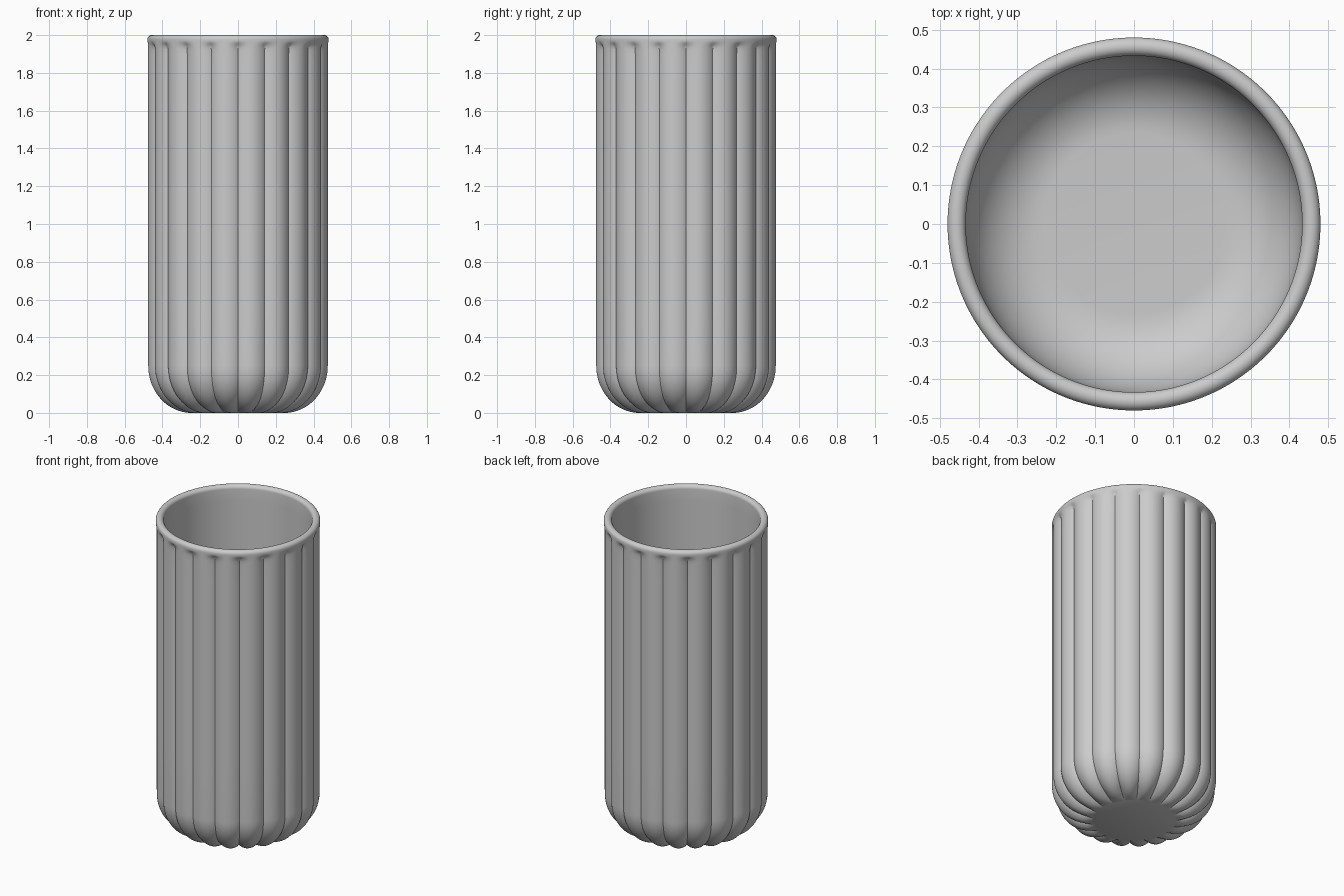
import bpy, bmesh
from math import sin, cos, pi, radians

if "Cube" in bpy.data.objects:
    bpy.data.objects.remove(bpy.data.objects["Cube"])

FLUTES, STEPS = 20, 14
N = FLUTES * STEPS
DEPTH = 0.023


def arc(cx, cz, rx, rz, a0, a1, n):
    """Elliptical arc points with the outward normal at each point."""
    out = []
    for i in range(n + 1):
        a = radians(a0 + (a1 - a0) * i / n)
        out.append((cx + rx * cos(a), cz + rz * sin(a), cos(a), sin(a)))
    return out


# Profile rows: radius, height, groove direction (r, z), groove strength
rows = []
# Rounded outer foot, grooves running down to the flat base
foot = arc(0.25, 0.25, 0.23, 0.25, -90, 0, 20)
for i, (r, z, nr, nz) in enumerate(foot):
    rows.append((r, z, nr, nz, min(1, 0.45 + i * 0.14)))
# Fluted wall
for z in (0.6, 1.0, 1.4, 1.8, 1.9):
    rows.append((0.48, z, 1, 0, 1))
# Grooves fade out under the rim
for z, w in ((1.925, 0.95), (1.94, 0.8), (1.95, 0.5), (1.96, 0.15), (1.967, 0)):
    rows.append((0.48, z, 1, 0, w))
# Rounded lip
rows += [(r, z, 0, 0, 0) for r, z, _, _ in arc(0.4565, 1.977, 0.0235, 0.023, 0, 180, 14)]
# Smooth interior
rows += [(0.433, z, 0, 0, 0) for z in (1.9, 1.2, 0.6)]
rows += [(r, z, 0, 0, 0) for r, z, _, _ in arc(0.233, 0.27, 0.20, 0.22, 0, -90, 14)]

bm = bmesh.new()
rings = []
for r, z, nr, nz, w in rows:
    ring = []
    for k in range(N):
        t = 2 * pi * k / N
        d = DEPTH * w * (1 - abs(sin(t * FLUTES / 2)) ** 0.8)
        rad = r - d * nr
        ring.append(bm.verts.new((rad * cos(t), rad * sin(t), z - d * nz)))
    rings.append(ring)

# Keep the foot ring scalloped on the flat base
for k, v in enumerate(rings[0]):
    d = 0.012 * (1 - abs(sin(pi * k * FLUTES / N)))
    t = 2 * pi * k / N
    v.co = ((0.25 - d) * cos(t), (0.25 - d) * sin(t), 0)

for a, b in zip(rings, rings[1:]):
    for k in range(N):
        j = (k + 1) % N
        bm.faces.new((a[k], a[j], b[j], b[k]))
# Flat base and inner floor
bm.faces.new(list(reversed(rings[0])))
bm.faces.new(rings[-1])
bmesh.ops.recalc_face_normals(bm, faces=bm.faces)

mesh = bpy.data.meshes.new("fluted_tumbler")
bm.to_mesh(mesh)
bm.free()
cup = bpy.data.objects.new("fluted_tumbler", mesh)
bpy.context.collection.objects.link(cup)
bpy.context.view_layer.objects.active = cup
cup.select_set(True)
bpy.ops.object.shade_smooth_by_angle(angle=radians(40))
